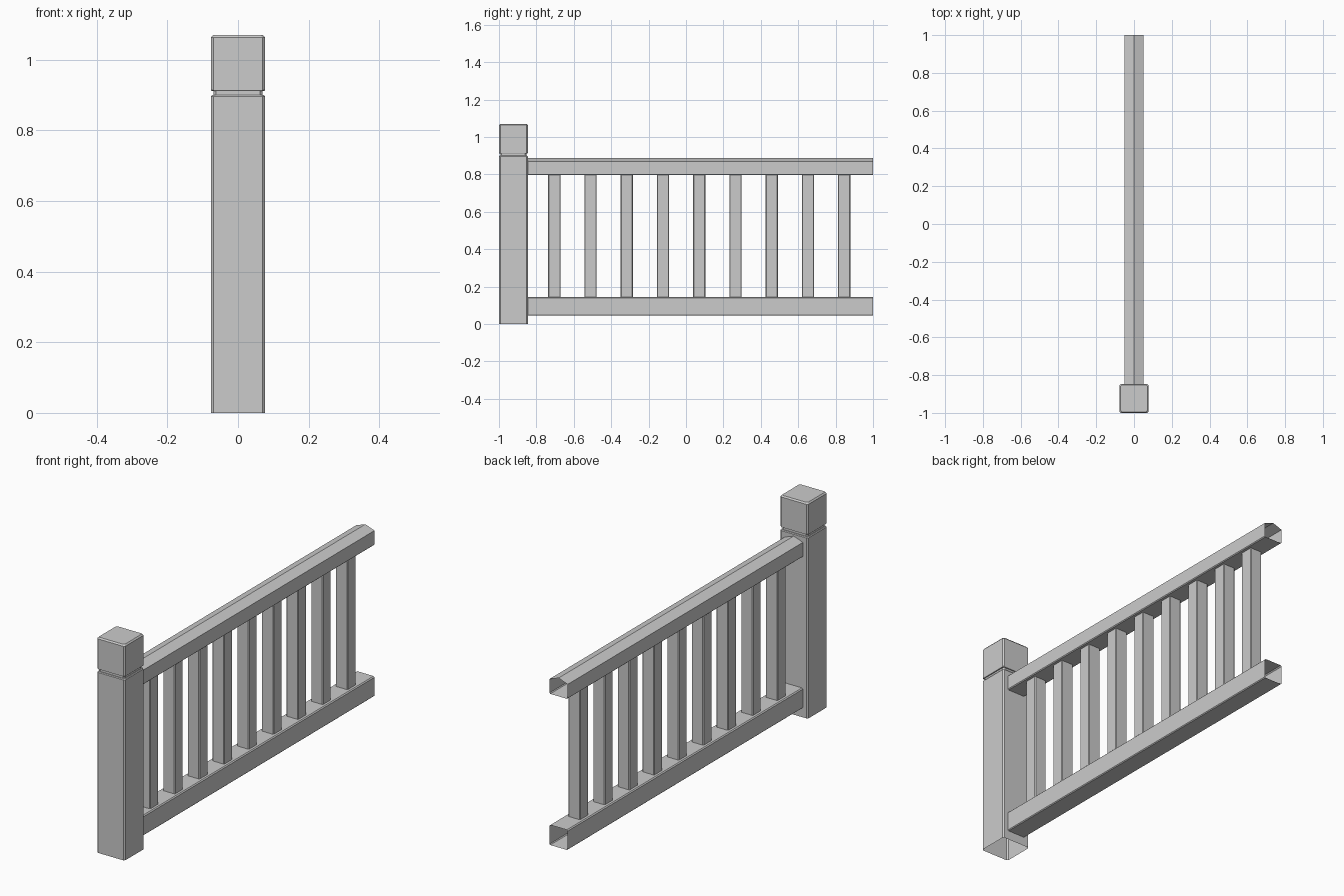
import bpy, bmesh

if "Cube" in bpy.data.objects:
    bpy.data.objects.remove(bpy.data.objects["Cube"])


def loft(name, rings, cap_end=False):
    """Skin matching closed rings of points; the ends stay open unless capped."""
    bm = bmesh.new()
    loops = [[bm.verts.new(p) for p in ring] for ring in rings]
    n = len(loops[0])
    for a, b in zip(loops, loops[1:]):
        for i in range(n):
            j = (i + 1) % n
            bm.faces.new((a[i], a[j], b[j], b[i]))
    if cap_end:
        bm.faces.new(loops[-1])
    bmesh.ops.recalc_face_normals(bm, faces=bm.faces[:])
    mesh = bpy.data.meshes.new(name)
    bm.to_mesh(mesh)
    bm.free()
    obj = bpy.data.objects.new(name, mesh)
    bpy.context.collection.objects.link(obj)
    return obj


def square(half, c, y, z):
    """Horizontal square ring with chamfered corners."""
    k = half - c
    pts = [(half, -k), (half, k), (k, half), (-k, half),
           (-half, k), (-half, -k), (-k, -half), (k, -half)]
    return [(px, y + py, z) for px, py in pts]


def rail(name, half_profile):
    """Hollow open-ended rail from a right-hand (x, z) profile mirrored in x."""
    left = [(-x, z) for x, z in reversed(half_profile) if x > 0]
    prof = half_profile + left
    return loft(name, [[(x, y, z) for x, z in prof] for y in (-0.846, 1.0)])


# Newel post with grooved neck and block cap, hollow at the foot
post_levels = [(0.077, 0.0), (0.077, 0.896), (0.074, 0.9), (0.070, 0.9),
               (0.070, 0.912), (0.075, 0.912), (0.077, 0.915),
               (0.077, 1.063), (0.071, 1.07)]
loft("newel_post", [square(h, 0.007, -0.923, z) for h, z in post_levels],
     cap_end=True)

# Rails: peaked handrail and boxed bottom rail
rail("top_rail", [(0.046, 0.796), (0.05, 0.80), (0.05, 0.869), (0.0, 0.887)])
rail("bottom_rail", [(0.046, 0.045), (0.05, 0.049), (0.05, 0.14), (0.045, 0.145)])

# Balusters
for i in range(9):
    y = -0.704 + i * 0.1937
    loft(f"baluster_{i + 1}", [square(0.033, 0.004, y, z) for z in (0.143, 0.798)])
